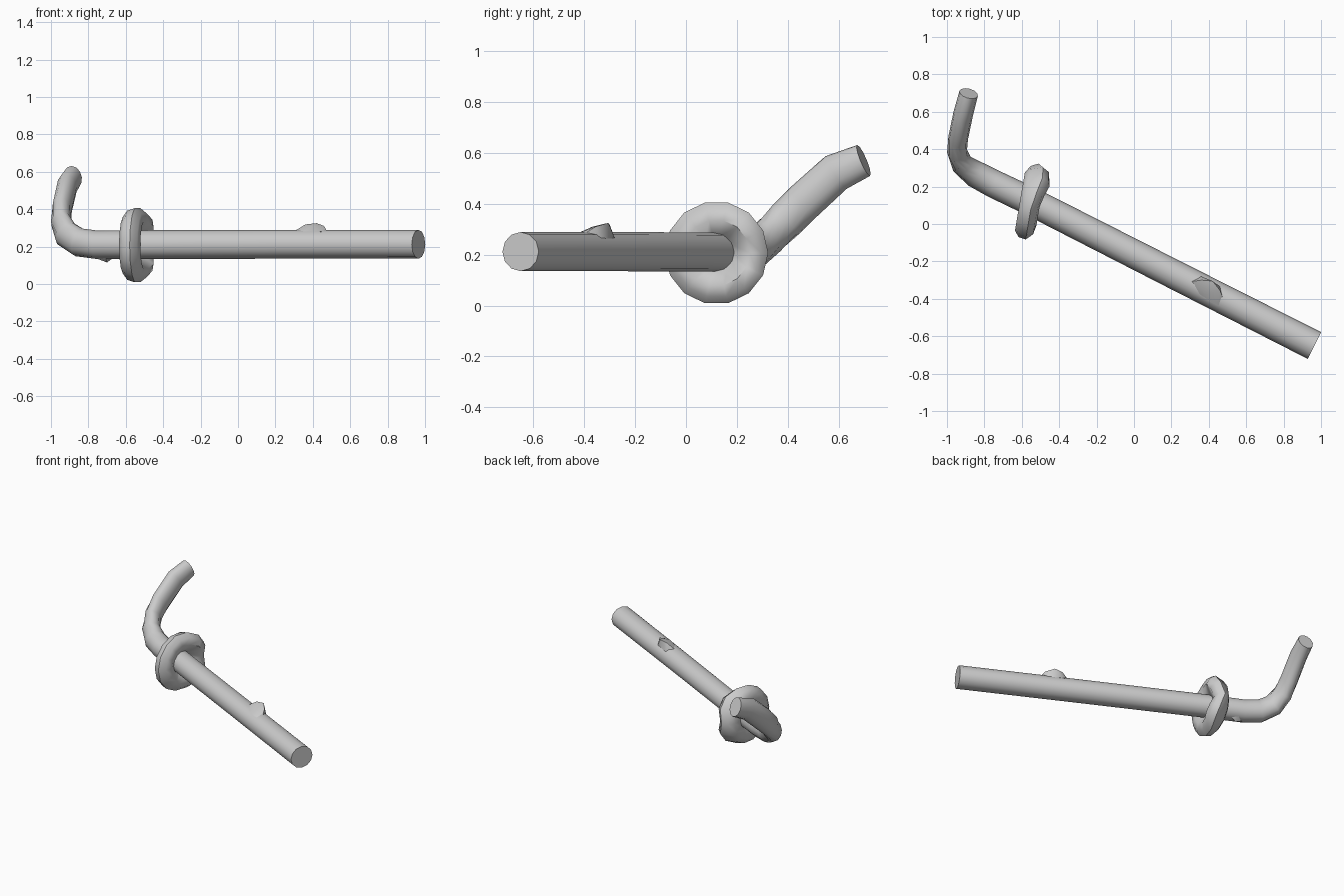
import bpy, bmesh, math
from mathutils import Vector

if "Cube" in bpy.data.objects:
    bpy.data.objects.remove(bpy.data.objects["Cube"])

Z = Vector((0, 0, 1))


def finish(name, bm, angle=45):
    bmesh.ops.recalc_face_normals(bm, faces=bm.faces)
    me = bpy.data.meshes.new(name)
    bm.to_mesh(me)
    bm.free()
    ob = bpy.data.objects.new(name, me)
    bpy.context.collection.objects.link(ob)
    bpy.ops.object.select_all(action='DESELECT')
    ob.select_set(True)
    bpy.context.view_layer.objects.active = ob
    bpy.ops.object.shade_smooth_by_angle(angle=math.radians(angle))
    return ob


def bridge(bm, a, b):
    n = len(a)
    for i in range(n):
        bm.faces.new((a[i], a[(i + 1) % n], b[(i + 1) % n], b[i]))


# Bent rod: oval sections swept along a path (x, y, z, half width, half height)
path = [
    (0.965, -0.65, 0.212, 0.080, 0.077),
    (0.20, -0.262, 0.212, 0.078, 0.077),
    (-0.55, 0.12, 0.210, 0.076, 0.077),
    (-0.75, 0.215, 0.209, 0.075, 0.076),
    (-0.85, 0.268, 0.222, 0.072, 0.077),
    (-0.92, 0.322, 0.268, 0.060, 0.077),
    (-0.946, 0.39, 0.335, 0.054, 0.077),
    (-0.94, 0.46, 0.405, 0.053, 0.078),
    (-0.913, 0.59, 0.523, 0.053, 0.077),
    (-0.884, 0.698, 0.570, 0.051, 0.066),
]
bm = bmesh.new()
rings = []
for i, p in enumerate(path):
    before = Vector(path[max(i - 1, 0)][:3])
    after = Vector(path[min(i + 1, len(path) - 1)][:3])
    t = (after - before).normalized()
    side = t.cross(Z).normalized()
    up = side.cross(t)
    rings.append([bm.verts.new(Vector(p[:3])
                  + side * p[3] * math.cos(a) + up * p[4] * math.sin(a))
                  for a in (2 * math.pi * k / 12 for k in range(12))])
for a, b in zip(rings, rings[1:]):
    bridge(bm, a, b)
bm.faces.new(rings[0])
bm.faces.new(rings[-1])
finish("bent_rod", bm)

# Collar: lumpy tilted ring around the rod, flared toward +x at the back
profile = [(0.05, -0.035), (0.10, -0.055), (0.155, -0.055), (0.19, -0.03),
           (0.203, 0.01), (0.175, 0.045), (0.13, 0.055), (0.07, 0.025)]
bm = bmesh.new()
rings = []
for k in range(14):
    a = 2 * math.pi * k / 14
    c, s = math.cos(a), math.sin(a)
    flare = 0.035 * max(0, c) * abs(s) * 2
    ring = []
    for r, x in profile:
        push = flare if (x > 0 and r > 0.1) else 0
        ring.append(bm.verts.new((-0.555 + x + 0.17 * r * c + push,
                                  0.12 + r * c, 0.207 + r * s)))
    rings.append(ring)
for k in range(14):
    bridge(bm, rings[k], rings[(k + 1) % 14])
finish("collar", bm)

# Small raised nub on top of the rod
bm = bmesh.new()
for co in [(0.29, -0.31, 0.275), (0.36, -0.28, 0.265), (0.46, -0.335, 0.262),
           (0.48, -0.41, 0.275), (0.45, -0.435, 0.280), (0.34, -0.38, 0.270),
           (0.36, -0.30, 0.318), (0.42, -0.305, 0.325), (0.46, -0.355, 0.310),
           (0.39, -0.37, 0.309)]:
    bm.verts.new(co)
bmesh.ops.convex_hull(bm, input=bm.verts)
finish("nub", bm)

# Tiny burr beneath the rod behind the collar
bm = bmesh.new()
for co in [(-0.78, 0.21, 0.145), (-0.70, 0.24, 0.150), (-0.66, 0.20, 0.145),
           (-0.71, 0.16, 0.150), (-0.70, 0.20, 0.115)]:
    bm.verts.new(co)
bmesh.ops.convex_hull(bm, input=bm.verts)
finish("burr", bm)
